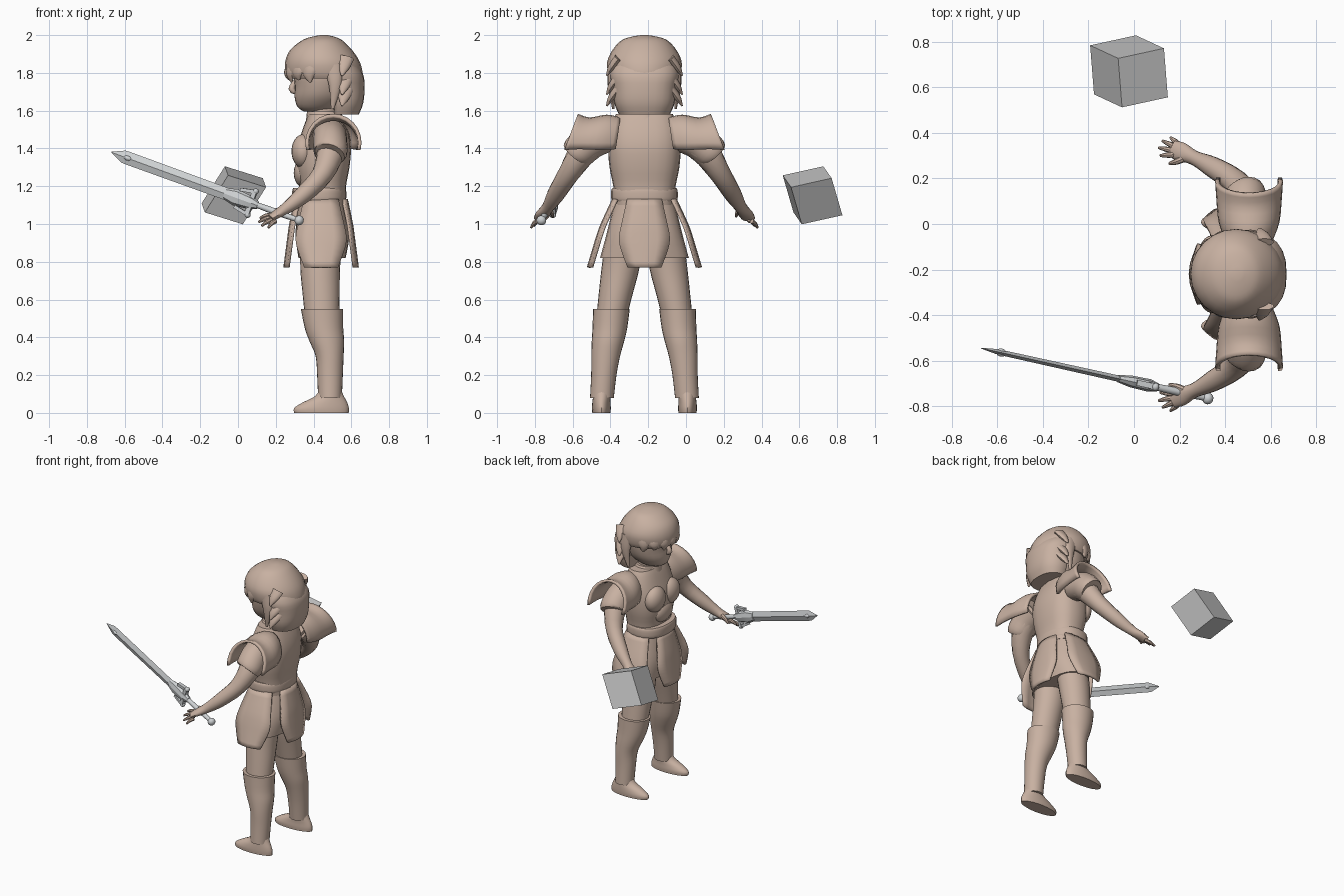
import bpy, bmesh, math
from mathutils import Matrix, Vector

if "Cube" in bpy.data.objects:
    bpy.data.objects.remove(bpy.data.objects["Cube"], do_unlink=True)


def material(name, rgb):
    m = bpy.data.materials.new(name)
    m.use_nodes = True
    m.diffuse_color = (*rgb, 1)
    m.node_tree.nodes["Principled BSDF"].inputs["Base Color"].default_value = (*rgb, 1)
    return m


TAN = material("warm tan", (0.58, 0.44, 0.36))
STEEL = material("pale steel", (0.62, 0.64, 0.65))
GREY = material("box grey", (0.56, 0.56, 0.56))

# The figure faces -x; its own centre plane lies at y = MID
MID = -0.22
BODY = Matrix.Translation((0, MID, 0))


def side(s):
    return BODY @ Matrix.Scale(s, 4, (0, 1, 0))


SIDES = [("sword_side", side(-1)), ("box_side", side(1))]


def finish(name, bm, mat, M=BODY, angle=40, thick=0):
    bm.transform(M)
    bmesh.ops.recalc_face_normals(bm, faces=bm.faces)
    me = bpy.data.meshes.new(name)
    bm.to_mesh(me)
    bm.free()
    me.materials.append(mat)
    me.shade_smooth()
    me.set_sharp_from_angle(angle=math.radians(angle))
    ob = bpy.data.objects.new(name, me)
    bpy.context.scene.collection.objects.link(ob)
    if thick:
        mod = ob.modifiers.new("thickness", 'SOLIDIFY')
        mod.thickness = thick
        mod.offset = 0
    return ob


def densify(rows, k):
    """Catmull-Rom interpolation between rows of numbers."""
    out = []
    for i in range(len(rows) - 1):
        p = [Vector(rows[max(0, min(len(rows) - 1, i + j))]) for j in (-1, 0, 1, 2)]
        for j in range(k):
            t = j / k
            out.append(p[1] + 0.5 * t * ((p[2] - p[0]) + t * (2 * p[0] - 5 * p[1] + 4 * p[2] - p[3])
                       + t * t * (3 * p[1] - p[0] - 3 * p[2] + p[3])))
    return out + [Vector(rows[-1])]


def skin(rings, closed=True):
    bm = bmesh.new()
    vs = [[bm.verts.new(p) for p in r] for r in rings]
    n = len(vs[0])
    for a, b in zip(vs, vs[1:]):
        for i in range(n if closed else n - 1):
            j = (i + 1) % n
            bm.faces.new((a[i], a[j], b[j], b[i]))
    if closed:
        bm.faces.new(vs[0])
        bm.faces.new(vs[-1])
    return bm


def loft(name, rows, mat=TAN, M=BODY, n=24, k=3, power=1.0, front=1.0, angle=40):
    """Stack of ellipses: x, y, z, x radius, y radius."""
    rings = []
    for x, y, z, rx, ry in densify(rows, k):
        ring = []
        for i in range(n):
            c, s = math.cos(math.tau * i / n), math.sin(math.tau * i / n)
            c = math.copysign(abs(c) ** power, c) * (front if c < 0 else 1)
            ring.append((x + rx * c, y + ry * math.copysign(abs(s) ** power, s), z))
        rings.append(ring)
    return finish(name, skin(rings), mat, M, angle)


def tube(name, rows, M=BODY, n=12, k=3, ref=(0, 0, 1)):
    """Swept ellipse along a path: x, y, z, width, height."""
    rows = densify(rows, k)
    rings = []
    for i, r in enumerate(rows):
        t = (rows[min(i + 1, len(rows) - 1)] - rows[max(i - 1, 0)]).to_tuple() if len(r) == 3 else \
            [rows[min(i + 1, len(rows) - 1)][q] - rows[max(i - 1, 0)][q] for q in range(3)]
        t = Vector(t).normalized()
        u = t.cross(Vector(ref)).normalized()
        v = u.cross(t)
        rings.append([Vector(r[:3]) + u * r[3] * math.cos(math.tau * j / n)
                      + v * r[4] * math.sin(math.tau * j / n) for j in range(n)])
    return finish(name, skin(rings), TAN, M)


def ball(name, centre, size, mat=TAN, M=BODY):
    bm = bmesh.new()
    bmesh.ops.create_uvsphere(bm, u_segments=20, v_segments=12, radius=1)
    return finish(name, bm, mat, M @ Matrix.Translation(centre) @ Matrix.Diagonal((*size, 1)))


def block(name, centre, size, mat, M, turn=0):
    bm = bmesh.new()
    bmesh.ops.create_cube(bm, size=1)
    return finish(name, bm, mat, M @ Matrix.Translation(centre) @ Matrix.Rotation(turn, 4, 'Y')
                  @ Matrix.Diagonal((*size, 1)))


# Head and neck
loft("neck", [(.46, 0, 1.5, .085, .085), (.45, 0, 1.56, .075, .07), (.45, 0, 1.64, .075, .07)])
loft("head", [(.42, 0, 1.595, .07, .05), (.425, 0, 1.62, .11, .09), (.44, 0, 1.67, .14, .135),
              (.45, 0, 1.73, .15, .16), (.46, 0, 1.8, .165, .17), (.46, 0, 1.9, .14, .15)])
tube("nose", [(.305, 0, 1.76, .012, .01), (.285, 0, 1.715, .018, .018), (.31, 0, 1.695, .012, .01)], ref=(1, 0, 0))

# Hair: cap, back mass, fringe and loose locks
loft("hair_cap", [(.46, 0, 1.77, .195, .18), (.455, 0, 1.8, .205, .193), (.447, 0, 1.86, .197, .197),
                  (.44, 0, 1.92, .165, .17), (.445, 0, 1.97, .11, .125), (.45, 0, 1.99, .065, .075),
                  (.455, 0, 2.0, .02, .02)])
loft("hair_back", [(.53, 0, 1.58, .11, .135), (.53, 0, 1.64, .133, .16), (.52, 0, 1.72, .15, .17),
                   (.5, 0, 1.8, .16, .185), (.5, 0, 1.88, .1, .15)], power=.8, front=.2)
for i in range(7):
    a = math.radians(-66 + 22 * i)
    x, y = .455 - .19 * math.cos(a), .18 * math.sin(a)
    tube(f"fringe_lock_{i}", [(x + .02, y, 1.86, .04, .02), (x, y, 1.8, .04, .022),
                              (x + .005, y * 1.02, 1.75 + .012 * (i % 2), .006, .004)], ref=(x - .455, y, 0))
for label, M in SIDES:
    tube(label + "_lock", [(.5, .17, 1.84, .05, .02), (.515, .175, 1.74, .035, .02),
                           (.5, .165, 1.61, .008, .006)], M, ref=(0, 1, 0))
    for i, z in enumerate((1.64, 1.7, 1.8)):
        tube(f"{label}_tuft_{i}", [(.57, .14, z + .08, .045, .02), (.56, .175, z + .03, .03, .018),
                                   (.55, .2, z - .015, .005, .004)], M, ref=(0, 1, 0))

# Torso armour
loft("torso", [(.45, 0, 1.1, .12, .155), (.45, 0, 1.2, .122, .165), (.45, 0, 1.3, .14, .185),
               (.455, 0, 1.4, .143, .192), (.46, 0, 1.48, .125, .185), (.46, 0, 1.55, .1, .165),
               (.46, 0, 1.582, .085, .15)], power=.8)
ball("belly_plate", (.345, 0, 1.27), (.05, .1, .075))
loft("belt", [(.43, 0, 1.12, .138, .17), (.43, 0, 1.135, .143, .176), (.43, 0, 1.175, .143, .176),
              (.43, 0, 1.19, .138, .17)], power=.85)
loft("collar", [(.46, 0, 1.55, .1, .11), (.455, 0, 1.595, .09, .085)], k=1)

# Shorts under the hanging panels
loft("shorts", [(.44, 0, 1.13, .12, .155), (.445, 0, 1.03, .135, .18), (.447, 0, 0.93, .142, .205),
                (.445, 0, .82, .125, .235)], power=.85)

# Four hanging panels: z, outward reach at front/back, outward reach at sides, half width
PANEL = [(1.13, .135, .165, .09), (1.0, .162, .225, .12), (.93, .172, .25, .133), (.87, .18, .268, .125),
         (.77, .193, .298, .088)]
for name, turn in (("back_panel", 0), ("box_side_panel", 90), ("front_panel", 180), ("sword_side_panel", 270)):
    rows = []
    for z, fb, sd, w in densify(PANEL, 3):
        reach = sd if turn % 180 else fb
        rows.append([(reach - .02 * u * u, w * u, z) for u in (-1, -.5, 0, .5, 1)])
    finish(name, skin(rows, False), TAN, Matrix.Translation((.44, MID, 0))
           @ Matrix.Rotation(math.radians(turn), 4, 'Z'), thick=.014)

for label, M in SIDES:
    ball(label + "_chest_plate", (.345, .083, 1.385), (.062, .088, .09), M=M)

    # Shoulder armour and sleeve
    rows = []
    for off, rx, rz in densify([(.13, .095, .125), (.2, .125, .14), (.29, .135, .125), (.355, .14, .145)], 3):
        arc = [math.radians(-15 + 15 * i) for i in range(15)]
        rows.append([(.505 - rx * math.cos(a), off + .055 * (1 - math.sin(a)) * off / .355,
                      1.43 + rz * math.sin(a)) for a in arc])
    finish(label + "_shoulder_plate", skin(rows, False), TAN, M, thick=.018)
    tube(label + "_sleeve", [(.485, .2, 1.47, .09, .09), (.488, .29, 1.435, .09, .095), (.49, .35, 1.385, .09, .09),
                             (.487, .365, 1.37, .08, .08)], M, n=18)

    # Arm, palm and fingers
    tube(label + "_arm", [(.48, .2, 1.48, .08, .08), (.49, .32, 1.385, .075, .075), (.445, .405, 1.26, .056, .056),
                          (.345, .47, 1.155, .046, .046), (.265, .51, 1.09, .032, .033),
                          (.21, .535, 1.055, .042, .024), (.17, .55, 1.03, .038, .018)], M, n=16)
    for i, tip in enumerate(((.115, .52, 1.03), (.108, .555, 1.01), (.125, .585, .99), (.16, .6, .98))):
        x, y, z = .18 + .006 * i, .525 + .014 * i, 1.045 - .01 * i
        tube(f"{label}_finger_{i}", [(x, y, z, .013, .013), ((x + tip[0]) / 2, (y + tip[1]) / 2, (z + tip[2]) / 2 + .006,
                                     .012, .012), (*tip, .006, .006)], M, n=8)
    tube(label + "_thumb", [(.235, .515, 1.075, .016, .016), (.19, .495, 1.065, .014, .014),
                            (.155, .485, 1.04, .007, .007)], M, n=8)

    # Leg, greave and shoe
    loft(label + "_thigh", [(.445, .175, .5, .09, .08), (.44, .152, .63, .098, .09), (.435, .128, .76, .105, .1),
                            (.44, .11, .9, .11, .1)], M=M)
    loft(label + "_greave", [(.487, .225, .08, .063, .063), (.487, .215, .2, .068, .067), (.485, .205, .3, .074, .076),
                             (.47, .193, .38, .092, .086), (.455, .183, .45, .102, .092),
                             (.445, .175, .55, .112, .097)], M=M)
    loft(label + "_shoe", [(.442, .228, 0, .144, .048), (.442, .228, .025, .145, .05), (.46, .228, .055, .118, .048),
                           (.485, .226, .09, .075, .046), (.487, .225, .14, .05, .045)], M=M)

# Sword: local z runs from pommel to tip, local x is the blade's wide direction
pommel, tip = Vector((.335, -.768, 1.015)), Vector((-.67, -.545, 1.38))
run = (tip - pommel).normalized()
wide = (Vector((0, 0, 1)) - run * run.z).normalized()
SWORD = Matrix((wide, run.cross(wide), run)).transposed().to_4x4()
SWORD.translation = pommel
LENGTH = (tip - pommel).length
loft("blade", [(0, 0, .36, .033, .014), (0, 0, LENGTH - .1, .035, .012), (0, 0, LENGTH - .07, .034, .011),
               (0, 0, LENGTH, .003, .002)], STEEL, SWORD, n=4, k=1, angle=15)
loft("grip", [(0, 0, .02, .013, .013), (0, 0, .15, .017, .017), (0, 0, .3, .014, .014)], STEEL, SWORD, n=12)
ball("pommel", (0, 0, .012), (.026, .026, .024), STEEL, SWORD)
loft("guard_core", [(0, 0, .25, .02, .018), (0, 0, .29, .035, .028), (0, 0, .38, .045, .026), (0, 0, .44, .03, .016)],
     STEEL, SWORD, n=8, k=1, angle=20)
block("crossguard", (0, 0, .29), (.13, .03, .025), STEEL, SWORD)
for s in (-1, 1):
    block(f"guard_prong_{s + 1}", (.056 * s, 0, .325), (.018, .025, .085), STEEL, SWORD, -.2 * s)
    ball(f"guard_knob_{s + 1}", (.066 * s, 0, .285), (.016, .018, .016), STEEL, SWORD)
ball("blade_boss", (0, 0, LENGTH - .095), (.014, .018, .024), STEEL, SWORD)

# Floating tilted box, given by its three edge directions
edges = (Vector((-.123, .057, -.196)), Vector((.201, .044, -.063)), Vector((.017, -.215, -.048)))
BOX = Matrix(edges).transposed().to_4x4()
BOX.translation = (-.022, .67, 1.152)
block("floating_box", (0, 0, 0), (1, 1, 1), GREY, BOX)
